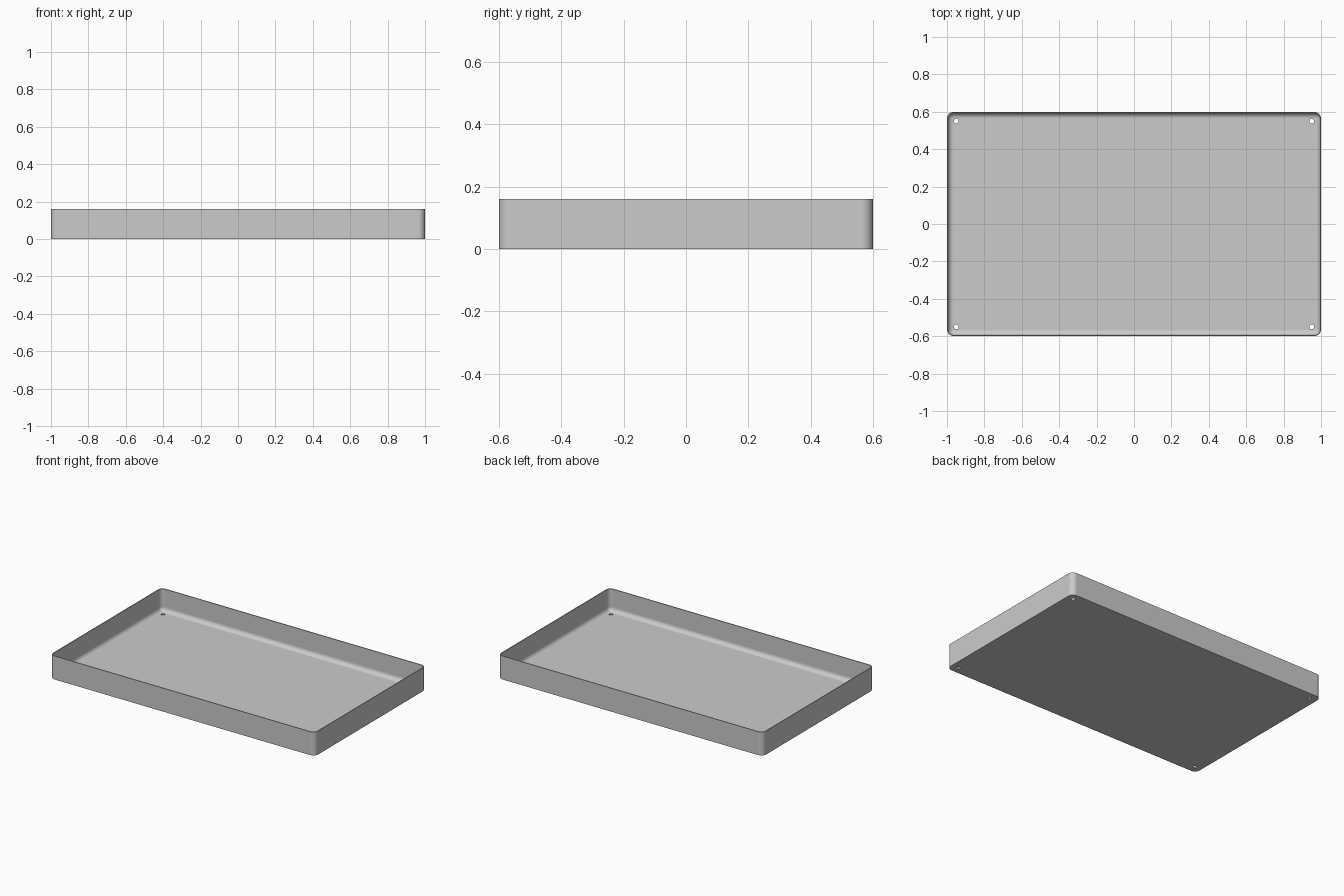
import bpy, bmesh, math

if "Cube" in bpy.data.objects:
    bpy.data.objects.remove(bpy.data.objects["Cube"], do_unlink=True)

HALF_X, HALF_Y, HEIGHT = 1.0, 0.6, 0.16
WALL, FLOOR = 0.006, 0.008
CORNER, FILLET = 0.036, 0.029
STEPS = 8

grey = bpy.data.materials.new("plain grey")
grey.use_nodes = True
colour = (0.6, 0.6, 0.6, 1)
grey.diffuse_color = colour
grey.node_tree.nodes["Principled BSDF"].inputs["Base Color"].default_value = colour


def ring(bm, inset, z):
    """Rounded rectangle of vertices, inset from the outer wall."""
    radius = CORNER - inset
    cx, cy = HALF_X - CORNER, HALF_Y - CORNER
    verts = []
    for quarter, (sx, sy) in enumerate([(1, 1), (-1, 1), (-1, -1), (1, -1)]):
        for i in range(STEPS + 1):
            a = (quarter + i / STEPS) * math.pi / 2
            verts.append(bm.verts.new((sx * cx + radius * math.cos(a),
                                       sy * cy + radius * math.sin(a), z)))
    return verts


# Tray shell: outer wall, rim, inner wall, rounded floor edge
section = [(0, 0), (0, HEIGHT), (WALL, HEIGHT)]
for i in range(STEPS + 1):
    a = i / STEPS * math.pi / 2
    section.append((WALL + FILLET * (1 - math.cos(a)),
                    FLOOR + FILLET * (1 - math.sin(a))))

bm = bmesh.new()
rings = [ring(bm, inset, z) for inset, z in section]
for low, high in zip(rings, rings[1:]):
    for i in range(len(low)):
        j = (i + 1) % len(low)
        bm.faces.new((low[i], low[j], high[j], high[i]))
bm.faces.new(rings[0][::-1])
bm.faces.new(rings[-1])
bmesh.ops.recalc_face_normals(bm, faces=bm.faces)
mesh = bpy.data.meshes.new("tray")
bm.to_mesh(mesh)
bm.free()
tray = bpy.data.objects.new("tray", mesh)
mesh.materials.append(grey)
bpy.context.collection.objects.link(tray)

# Corner drain holes
cutters = []
for sx in (-1, 1):
    for sy in (-1, 1):
        bpy.ops.mesh.primitive_cylinder_add(vertices=24, radius=0.013, depth=0.1,
                                            location=(sx * 0.95, sy * 0.55, 0))
        cutter = bpy.context.object
        cutter.name = "hole_cutter"
        cutter.hide_render = True
        cutter.data.materials.append(grey)
        cutters.append(cutter)

bpy.ops.object.select_all(action='DESELECT')
tray.select_set(True)
bpy.context.view_layer.objects.active = tray
for cutter in cutters:
    cut = tray.modifiers.new("hole", 'BOOLEAN')
    cut.operation = 'DIFFERENCE'
    cut.solver = 'EXACT'
    cut.object = cutter
    bpy.ops.object.modifier_apply(modifier=cut.name)
for cutter in cutters:
    bpy.data.objects.remove(cutter, do_unlink=True)

# Smooth fillets, crisp rim and base edges, flat floor and walls
bpy.ops.object.shade_smooth_by_angle(angle=math.radians(30))
weighted = tray.modifiers.new("flat_large_faces", 'WEIGHTED_NORMAL')
weighted.keep_sharp = True
